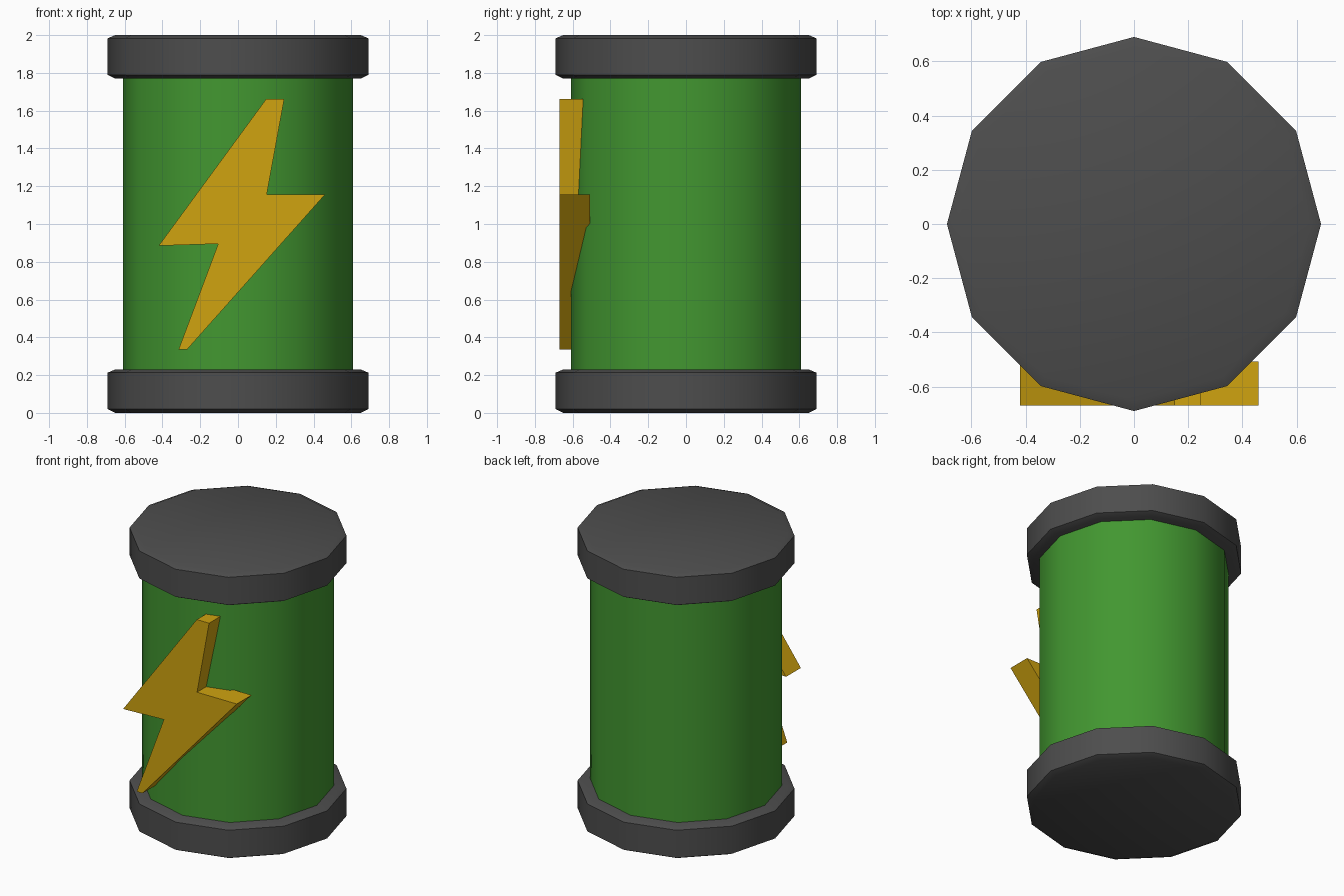
import bpy, bmesh, math

if "Cube" in bpy.data.objects:
    bpy.data.objects.remove(bpy.data.objects["Cube"])

SIDES = 12


def material(name, rgb):
    m = bpy.data.materials.new(name)
    m.diffuse_color = (*rgb, 1)
    m.use_nodes = True
    m.node_tree.nodes["Principled BSDF"].inputs["Base Color"].default_value = m.diffuse_color
    return m


GREEN = material("body green", (0.055, 0.31, 0.03))
GREY = material("cap dark grey", (0.075, 0.075, 0.075))
YELLOW = material("bolt yellow", (0.63, 0.37, 0.005))


def finish(name, bm, mat, smooth):
    bmesh.ops.recalc_face_normals(bm, faces=bm.faces)
    mesh = bpy.data.meshes.new(name)
    bm.to_mesh(mesh)
    bm.free()
    mesh.materials.append(mat)
    obj = bpy.data.objects.new(name, mesh)
    bpy.context.collection.objects.link(obj)
    if smooth:
        bpy.ops.object.select_all(action='DESELECT')
        obj.select_set(True)
        bpy.context.view_layer.objects.active = obj
        bpy.ops.object.shade_smooth_by_angle(angle=math.radians(35))
    return obj


def turned(name, profile, mat):
    """Closed twelve-sided solid from (radius, height) pairs, bottom to top."""
    bm = bmesh.new()
    rings = [[bm.verts.new((r * math.cos(2 * math.pi * i / SIDES),
                            r * math.sin(2 * math.pi * i / SIDES), z))
              for i in range(SIDES)] for r, z in profile]
    for a, b in zip(rings, rings[1:]):
        for i in range(SIDES):
            j = (i + 1) % SIDES
            bm.faces.new((a[i], a[j], b[j], b[i]))
    bm.faces.new(rings[0][::-1])
    bm.faces.new(rings[-1])
    return finish(name, bm, mat, True)


# Battery body
turned("body", [(0.61, 0.1), (0.61, 1.9)], GREEN)

# End caps with small bevelled rims
for name, z in (("bottom_cap", 0.0), ("top_cap", 1.77)):
    turned(name, [(0.65, z), (0.69, z + 0.02), (0.69, z + 0.213), (0.65, z + 0.23)], GREY)

# Lightning bolt plate on the front
outline = [(0.15, 1.663), (0.245, 1.663), (0.152, 1.155), (0.46, 1.155),
           (-0.27, 0.335), (-0.315, 0.335), (-0.105, 0.895), (-0.42, 0.885)]
bm = bmesh.new()
front = bm.faces.new([bm.verts.new((x, -0.67, z)) for x, z in outline])
ext = bmesh.ops.extrude_face_region(bm, geom=[front], use_keep_orig=True)
bmesh.ops.translate(bm, vec=(0, 0.163, 0),
                    verts=[v for v in ext["geom"] if isinstance(v, bmesh.types.BMVert)])
finish("lightning_bolt", bm, YELLOW, False)
